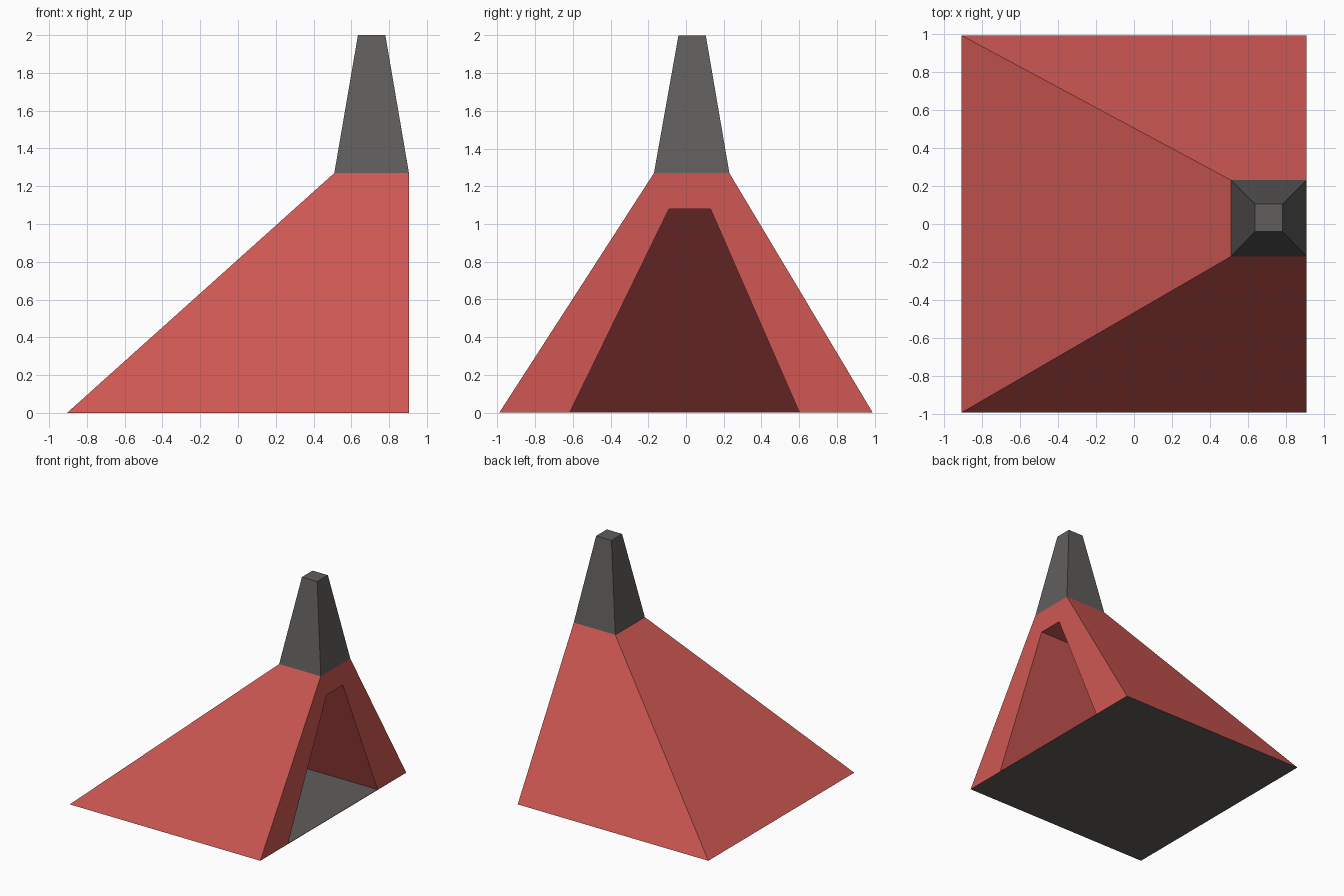
import bpy
import bmesh

default = bpy.data.objects.get("Cube")
if default:
    bpy.data.objects.remove(default, do_unlink=True)


def make_material(name, rgb):
    mat = bpy.data.materials.new(name)
    mat.use_nodes = True
    mat.diffuse_color = (*rgb, 1)
    mat.node_tree.nodes["Principled BSDF"].inputs["Base Color"].default_value = (*rgb, 1)
    return mat


red = make_material("brick_red", (0.62, 0.097, 0.086))
grey = make_material("charcoal_grey", (0.118, 0.112, 0.107))


def tapered_block(name, bottom, top, mats):
    """Join two level rectangles, each given as (x0, x1, y0, y1, z)."""
    bm = bmesh.new()
    rings = []
    for x0, x1, y0, y1, z in (bottom, top):
        corners = ((x0, y0), (x1, y0), (x1, y1), (x0, y1))
        rings.append([bm.verts.new((x, y, z)) for x, y in corners])
    low, high = rings
    bm.faces.new(low[::-1])
    bm.faces.new(high)
    for i in range(4):
        j = (i + 1) % 4
        bm.faces.new((low[i], low[j], high[j], high[i]))
    bmesh.ops.recalc_face_normals(bm, faces=bm.faces)
    mesh = bpy.data.meshes.new(name)
    bm.to_mesh(mesh)
    bm.free()
    for mat in mats:
        mesh.materials.append(mat)
    obj = bpy.data.objects.new(name, mesh)
    bpy.context.collection.objects.link(obj)
    return obj


# Sloping body and the chimney that continues from its upper rim
rim = (0.51, 0.905, -0.17, 0.23, 1.27)
body = tapered_block("hearth_body", (-0.905, 0.905, -0.99, 0.99, 0), rim, (red, grey))
tapered_block("chimney", rim, (0.635, 0.78, -0.04, 0.105, 2), (grey,))

# Hollow firebox, open to the side and sloping with the body at the back
cutter = tapered_block("firebox_cutter", (-0.79, 1.1, -0.615, 0.6, 0.004),
                       (0.42, 1.1, -0.09, 0.13, 1.08), (red, grey))
cutter.hide_render = True
cut = body.modifiers.new("firebox", 'BOOLEAN')
cut.operation = 'DIFFERENCE'
cut.solver = 'EXACT'
cut.object = cutter
bpy.context.view_layer.objects.active = body
bpy.ops.object.modifier_apply(modifier=cut.name)
bpy.data.objects.remove(cutter, do_unlink=True)

# Grey floor slab, red walls and ceiling
for face in body.data.polygons:
    is_floor = abs(face.normal.z) > 0.9 and face.center.z < 0.1
    face.material_index = 1 if is_floor else 0
